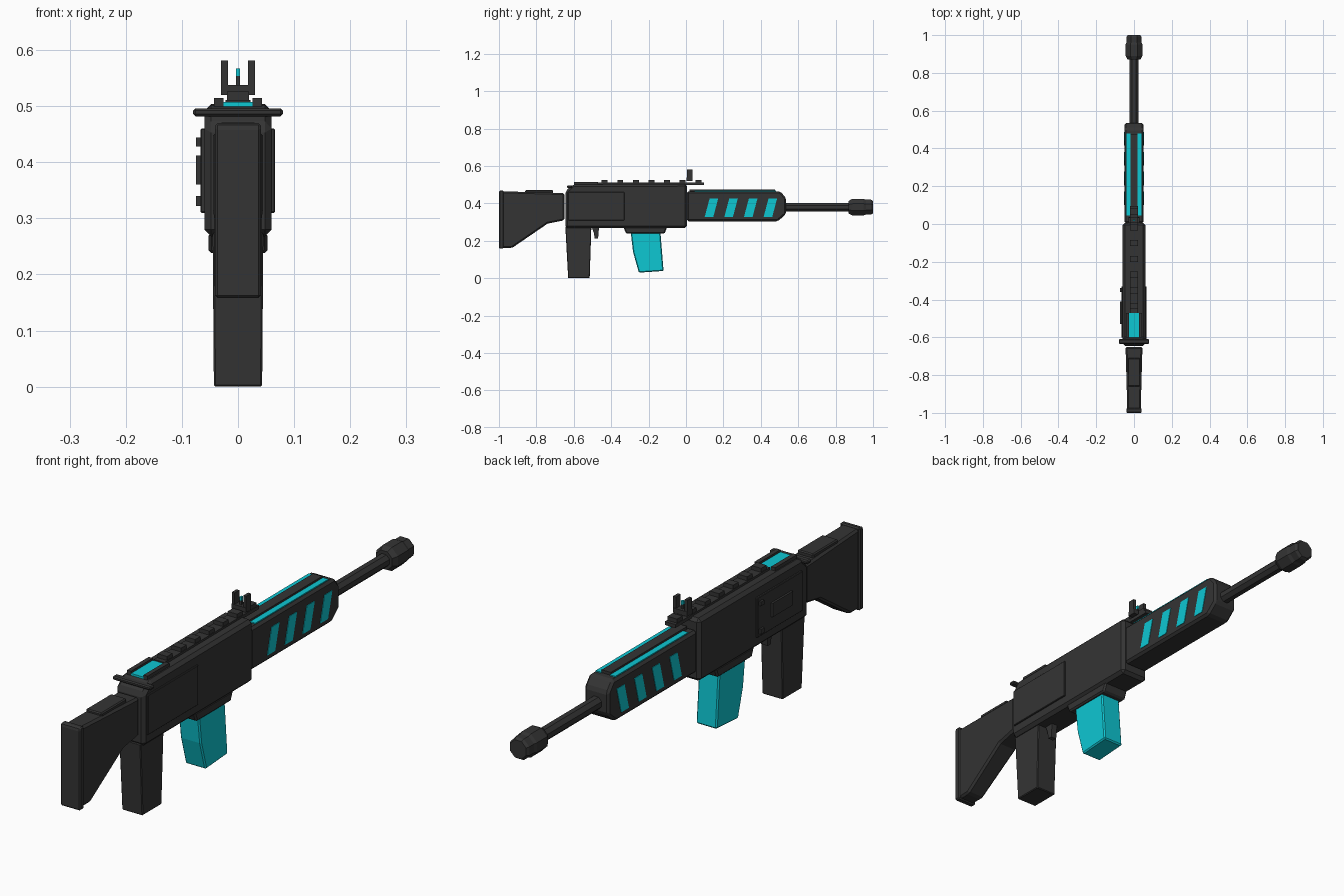
import bpy
import bmesh
import math
from mathutils import Matrix

cube = bpy.data.objects.get("Cube")
if cube:
    bpy.data.objects.remove(cube, do_unlink=True)


def make_material(name, colour):
    mat = bpy.data.materials.new(name)
    mat.use_nodes = True
    mat.diffuse_color = colour
    mat.node_tree.nodes["Principled BSDF"].inputs["Base Color"].default_value = colour
    return mat


DARK = make_material("charcoal", (0.034, 0.034, 0.034, 1))
CYAN = make_material("cyan", (0.004, 0.57, 0.65, 1))


def finish(name, bm, mat, bevel):
    bmesh.ops.recalc_face_normals(bm, faces=bm.faces)
    mesh = bpy.data.meshes.new(name)
    bm.to_mesh(mesh)
    bm.free()
    mesh.materials.append(mat)
    obj = bpy.data.objects.new(name, mesh)
    bpy.context.collection.objects.link(obj)
    if bevel:
        mod = obj.modifiers.new("chamfer", "BEVEL")
        mod.width = bevel
        mod.segments = 1
        mod.limit_method = "ANGLE"
        mod.angle_limit = math.radians(25)
    return obj


def prism(name, profile, half, mat=DARK, bevel=0.0, x=0.0):
    """Extrude a (y, z) side profile across x; half may be a function of y, z."""
    width = half if callable(half) else lambda y, z: half
    bm = bmesh.new()
    rings = [[bm.verts.new((x + s * width(y, z), y, z)) for y, z in profile]
             for s in (-1, 1)]
    bm.faces.new(rings[0])
    bm.faces.new(rings[1])
    n = len(profile)
    for i in range(n):
        j = (i + 1) % n
        bm.faces.new((rings[0][i], rings[0][j], rings[1][j], rings[1][i]))
    return finish(name, bm, mat, bevel)


def box(name, xs, ys, zs, mat=DARK, bevel=0.0):
    (y0, y1), (z0, z1) = ys, zs
    return prism(name, [(y0, z0), (y1, z0), (y1, z1), (y0, z1)],
                 (xs[1] - xs[0]) / 2, mat, bevel, (xs[0] + xs[1]) / 2)


def turned(name, stations, z, sides=8):
    """Faceted tube along y from (y, radius) stations."""
    bm = bmesh.new()
    rings = []
    for y, r in stations:
        angles = [(k + 0.5) * math.tau / sides for k in range(sides)]
        rings.append([bm.verts.new((r * math.cos(a), y, z + r * math.sin(a)))
                      for a in angles])
    for a, b in zip(rings, rings[1:]):
        for k in range(sides):
            m = (k + 1) % sides
            bm.faces.new((a[k], a[m], b[m], b[k]))
    bm.faces.new(rings[0])
    bm.faces.new(rings[-1])
    return finish(name, bm, DARK, 0)


# Shoulder stock, narrowing toward the butt
prism("stock", [(-0.985, 0.465), (-0.65, 0.455), (-0.65, 0.31), (-0.74, 0.292),
                (-0.93, 0.162), (-0.985, 0.162)],
      lambda y, z: 0.035 + (y + 1) * 0.028, bevel=0.008)
prism("butt_pad", [(-1, 0.462), (-0.995, 0.47), (-0.975, 0.47), (-0.975, 0.158),
                   (-1, 0.158)], 0.041, bevel=0.006)
box("cheek_rest", (-0.033, 0.033), (-0.86, -0.71), (0.45, 0.471), bevel=0.004)

# Receiver with side panels
prism("receiver", [(-0.645, 0.268), (-0.645, 0.465), (-0.605, 0.502),
                   (0.006, 0.504), (0.006, 0.268)], 0.06, bevel=0.012)
box("right_panel", (0.05, 0.066), (-0.63, -0.33), (0.31, 0.46), bevel=0.002)
box("left_panel", (-0.067, -0.05), (-0.6, -0.33), (0.31, 0.46), bevel=0.002)
box("port_cover", (-0.075, -0.06), (-0.53, -0.41), (0.36, 0.412))
box("upper_button", (-0.075, -0.06), (-0.36, -0.34), (0.428, 0.444))
box("lower_button", (-0.075, -0.06), (-0.36, -0.34), (0.322, 0.34))
box("charging_handle", (-0.08, 0.08), (-0.635, -0.61), (0.482, 0.496), bevel=0.004)

# Rear sight block with coloured inlay
box("rear_inlay", (-0.026, 0.026), (-0.6, -0.47), (0.495, 0.507), CYAN)
for side, s in (("left", 1), ("right", -1)):
    box(side + "_rear_rail", sorted((s * 0.026, s * 0.043)), (-0.6, -0.47),
        (0.49, 0.515))

# Top rail and its teeth
box("top_rail", (-0.022, 0.022), (-0.47, 0.095), (0.498, 0.511))
for i in range(7):
    y = -0.435 + i * 0.0835
    box("rail_tooth", (-0.02, 0.02), (y - 0.016, y + 0.016), (0.505, 0.526))

# Front sight
box("sight_base", (-0.03, 0.03), (0.004, 0.036), (0.52, 0.538))
box("sight_post", (-0.004, 0.004), (0.015, 0.025), (0.53, 0.554))
box("sight_bead", (-0.004, 0.004), (0.015, 0.025), (0.554, 0.567), CYAN)
for side, s in (("left", 1), ("right", -1)):
    box(side + "_sight_ear", sorted((s * 0.018, s * 0.03)), (0.006, 0.034),
        (0.522, 0.581))

# Handguard with a raised rib, top strips and slanted side vents
prism("handguard", [(0.004, 0.304), (0.49, 0.304), (0.535, 0.343), (0.535, 0.428),
                    (0.505, 0.464), (0.004, 0.464)], 0.051, bevel=0.009)
box("top_rib", (-0.019, 0.019), (0.02, 0.475), (0.455, 0.475))
for side, s in (("left", 1), ("right", -1)):
    box(side + "_top_strip", sorted((s * 0.019, s * 0.041)), (0.045, 0.48),
        (0.462, 0.468), CYAN)
    for i in range(4):
        y = 0.1 + i * 0.105
        prism(side + "_vent", [(y, 0.328), (y + 0.046, 0.328),
                               (y + 0.072, 0.426), (y + 0.026, 0.426)],
              0.002, CYAN, x=s * 0.051)

# Barrel and muzzle
turned("barrel", [(0.52, 0.025), (0.89, 0.025)], 0.379)
turned("muzzle", [(0.87, 0.037), (0.89, 0.048), (0.95, 0.048), (0.962, 0.043),
                  (0.99, 0.043), (1.0, 0.036)], 0.38)

# Magazine and its collar
prism("magazine_collar", [(-0.335, 0.275), (-0.32, 0.238), (-0.115, 0.238),
                          (-0.1, 0.275)], 0.053, bevel=0.006)
prism("magazine", [(-0.296, 0.25), (-0.283, 0.14), (-0.252, 0.03),
                   (-0.12, 0.039), (-0.137, 0.25)], 0.043, CYAN, bevel=0.005)

# Grip and trigger
prism("grip", [(-0.63, 0), (-0.515, 0), (-0.506, 0.275), (-0.645, 0.275)],
      lambda y, z: 0.043 + z * 0.008, bevel=0.003)
prism("trigger", [(-0.505, 0.275), (-0.465, 0.275), (-0.47, 0.212),
                  (-0.488, 0.212), (-0.492, 0.24)], 0.012)
